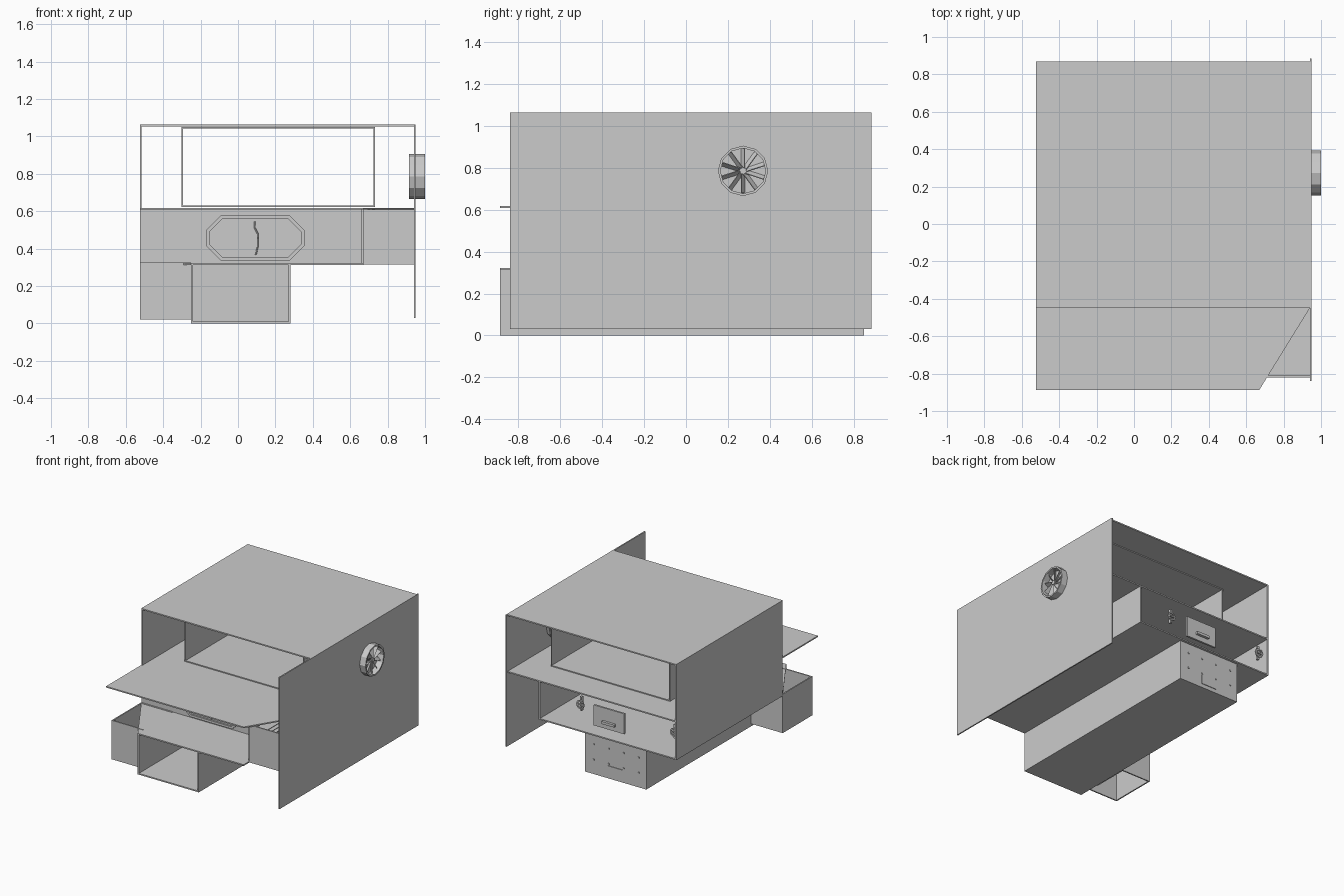
import bpy, bmesh, math
from mathutils import Vector, Matrix

if "Cube" in bpy.data.objects:
    bpy.data.objects.remove(bpy.data.objects["Cube"])

T = 0.01  # sheet thickness


def finish(name, bm):
    bmesh.ops.recalc_face_normals(bm, faces=bm.faces)
    me = bpy.data.meshes.new(name)
    bm.to_mesh(me)
    bm.free()
    ob = bpy.data.objects.new(name, me)
    bpy.context.collection.objects.link(ob)
    return ob


def box(name, x, y, z, rot=0):
    """Box from (min, max) ranges, optionally tilted about its own y axis."""
    bm = bmesh.new()
    size = [r[1] - r[0] for r in (x, y, z)]
    bmesh.ops.create_cube(bm, size=1, matrix=Matrix.Diagonal((*size, 1)))
    ob = finish(name, bm)
    ob.location = [(r[0] + r[1]) / 2 for r in (x, y, z)]
    ob.rotation_euler.y = rot
    return ob


def plate(name, pts, z):
    """Flat sheet with a polygon outline, top at z."""
    bm = bmesh.new()
    f = bm.faces.new([bm.verts.new((px, py, z)) for px, py in pts])
    ext = bmesh.ops.extrude_face_region(bm, geom=[f])
    bmesh.ops.translate(bm, vec=(0, 0, -T),
                        verts=[v for v in ext["geom"] if isinstance(v, bmesh.types.BMVert)])
    return finish(name, bm)


def ring(name, outer, inner, a, b):
    """Closed ring between two matching outlines, swept from a to b (3D offsets)."""
    bm = bmesh.new()
    n = len(outer)
    loops = [[bm.verts.new(Vector(p) + Vector(o)) for p in pts]
             for pts, o in ((outer, a), (outer, b), (inner, b), (inner, a))]
    for k in range(4):
        for i in range(n):
            j = (i + 1) % n
            p, q = loops[k], loops[(k + 1) % 4]
            bm.faces.new((p[i], p[j], q[j], q[i]))
    return finish(name, bm)


L, R, F, B = -0.525, 0.94, -0.45, 0.87   # main shell
ML, MR = -0.25, 0.67                      # inner edges of the corner shafts

# Upper duct: roof, floor, side walls
plate("roof", [(L, F), (R, F), (R, B), (L, B)], 1.063)
plate("upper_floor", [(L, -0.887), (MR, -0.887), (R, F), (R, B), (L, B)], 0.618)
box("upper_left_wall", (L, L + T), (F, B), (0.61, 1.06))
box("right_side_panel", (R, R + T), (-0.84, 0.885), (0.03, 1.063))

# Inner sleeve in the upper duct
sy = (-0.23, 0.63)
box("sleeve_floor", (-0.30, 0.73), sy, (0.622, 0.63))
box("sleeve_top", (-0.30, 0.73), sy, (1.043, 1.05))
for n, x in (("left", -0.302), ("right", 0.725)):
    box("sleeve_wall_" + n, (x, x + 0.008), sy, (0.622, 1.05))

# Middle duct, open at the back
plate("middle_floor", [(ML, -0.887), (MR, -0.887), (MR, B), (L, B), (L, F)], 0.322)
box("middle_left_wall", (L, L + T), (F, B), (0.315, 0.61))
box("middle_right_wall", (MR - T, MR), (-0.81, B), (0.315, 0.61))
box("middle_front_wall", (L, MR), (F, F + T), (0.315, 0.61))

# Corner shafts joining the levels
box("right_shaft_front", (MR, R), (-0.82, -0.81), (0.315, 0.61))
box("right_shaft_back", (MR, R), (F, F + T), (0.315, 0.61))
box("right_shaft_floor", (MR, R), (-0.82, F), (0.315, 0.325))
box("left_shaft_front", (L, ML), (-0.82, -0.81), (0.02, 0.325))
box("left_shaft_back", (L, ML), (F - T, F), (0.02, 0.325))
box("left_shaft_side", (L, L + T), (-0.82, F), (0.02, 0.325))

# Lower duct, open at the front
box("lower_floor", (ML, 0.28), (-0.887, 0.85), (0, T))
for n, x in (("left", ML), ("right", 0.27)):
    box("lower_wall_" + n, (x, x + T), (-0.887, 0.85), (0, 0.315))
box("lower_back_wall", (ML, 0.28), (0.84, 0.85), (0, 0.315))
box("lower_cover_plate", (-0.05, 0.08), (0.832, 0.855), (0.03, 0.10))
for i in range(4):
    for j in range(2):
        x, z = -0.19 + i * 0.13, 0.11 + j * 0.12
        box("rivet", (x, x + T), (0.835, 0.855), (z, z + T))

# Louvre grilles at the shafts
for side, x0, z0, s in (("left", ML, 0.06, -1), ("right", MR, 0.36, 1)):
    for i in range(7):
        z = z0 + i * 0.03
        c = x0 + s * 0.03
        box("louvre_slat_" + side, (c - 0.03, c + 0.03), (-0.77, -0.50),
            (z - 0.003, z + 0.003), s * 0.5)


# Octagonal hatch on the middle front wall
def octagon(inset):
    x0, x1, z0, z1 = -0.17 + inset, 0.355 - inset, 0.335 + inset, 0.578 - inset
    c = 0.08 - inset * 0.58
    return [(x0 + c, 0, z0), (x1 - c, 0, z0), (x1, 0, z0 + c), (x1, 0, z1 - c),
            (x1 - c, 0, z1), (x0 + c, 0, z1), (x0, 0, z1 - c), (x0, 0, z0 + c)]


ring("hatch_frame", octagon(0), octagon(0.018), (0, F - 0.018, 0), (0, F, 0))
ring("hatch_door", octagon(0.02), octagon(0.115), (0, F - 0.008, 0), (0, F, 0))

# Hatch handle
cu = bpy.data.curves.new("hatch_handle", "CURVE")
cu.dimensions = "3D"
cu.bevel_depth = 0.004
cu.bevel_resolution = 1
sp = cu.splines.new("POLY")
path = [(0.09, 0.545), (0.09, 0.51), (0.105, 0.48), (0.105, 0.41), (0.095, 0.365)]
sp.points.add(len(path) - 1)
for p, (x, z) in zip(sp.points, path):
    p.co = (x, F - 0.014, z, 1)
bpy.context.collection.objects.link(bpy.data.objects.new("hatch_handle", cu))

# Access panel and pull at the back of the middle duct
box("back_panel", (-0.055, 0.21), (0.83, 0.845), (0.38, 0.54))
box("back_panel_pull", (0.02, 0.13), (0.845, 0.865), (0.42, 0.44))

# Small valves in the back of the middle duct
for x in (0.34, L + 0.05):
    box("valve_stem", (x - 0.008, x + 0.008), (0.80, 0.82), (0.45, 0.56))
    circ = [(math.cos(k * math.tau / 8), 0, math.sin(k * math.tau / 8)) for k in range(8)]
    ring("valve_wheel", [Vector(p) * 0.035 + Vector((x, 0, 0.5)) for p in circ],
         [Vector(p) * 0.024 + Vector((x, 0, 0.5)) for p in circ], (0, 0.82, 0), (0, 0.83, 0))
    box("valve_bar", (x - 0.03, x + 0.03), (0.82, 0.83), (0.495, 0.505))

# Fan: twelve-sided housing, hub and ten twisted blades
FC = Vector((0, 0.272, 0.785))
dirs = [Vector((0, math.cos(k * math.tau / 12), math.sin(k * math.tau / 12))) for k in range(12)]
ring("fan_housing", [FC + d * 0.12 for d in dirs], [FC + d * 0.108 for d in dirs],
     (0.915, 0, 0), (1.0, 0, 0))
bm = bmesh.new()
bmesh.ops.create_cone(bm, cap_ends=True, segments=10, radius1=0.016, radius2=0.016, depth=0.04,
                      matrix=Matrix.Translation(FC + Vector((0.965, 0, 0)))
                      @ Matrix.Rotation(math.pi / 2, 4, "Y"))
finish("fan_hub", bm)
bm = bmesh.new()
for k in range(10):
    m = (Matrix.Translation(FC + Vector((0.967, 0, 0))) @ Matrix.Rotation(k * math.tau / 10, 4, "X")
         @ Matrix.Translation((0, 0, 0.058)) @ Matrix.Rotation(0.6, 4, "Z")
         @ Matrix.Diagonal((0.03, 0.004, 0.096, 1)))
    bmesh.ops.create_cube(bm, size=1, matrix=m)
finish("fan_blades", bm)
